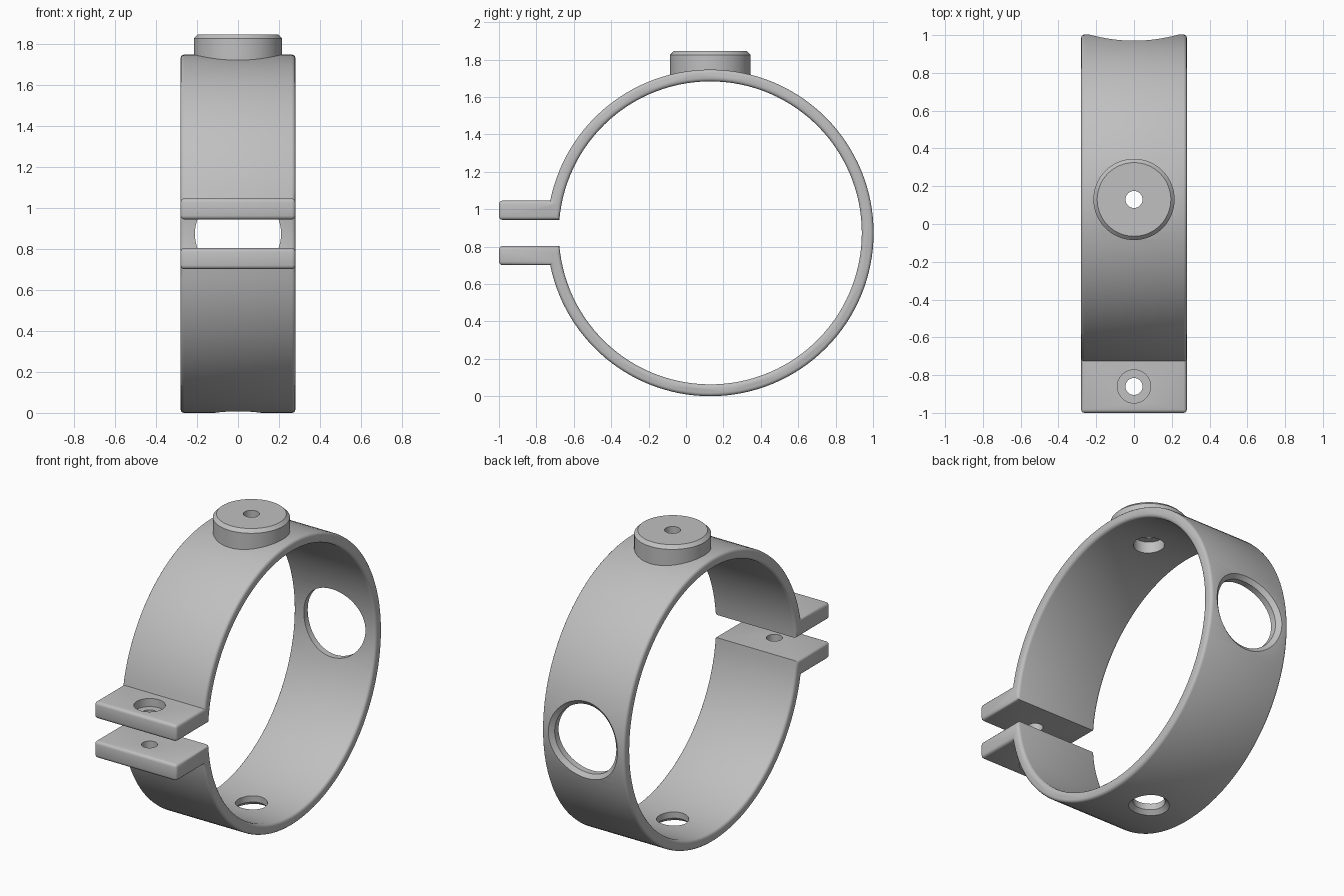
import bpy, bmesh
from math import sin, cos, pi, asin, sqrt, radians
from mathutils import Vector

cube = bpy.data.objects.get("Cube")
if cube:
    bpy.data.objects.remove(cube)

R_OUT, R_IN, HALF_W = 0.873, 0.81, 0.28
CENTRE = Vector((0, 0.13, R_OUT))
GAP, TAB_TOP = 0.07, 0.172        # heights of the tab faces from the ring centre
X, Y, Z = Vector((1, 0, 0)), Vector((0, 1, 0)), Vector((0, 0, 1))

grey = bpy.data.materials.new("light_grey")
grey.use_nodes = True
grey.diffuse_color = (0.527, 0.527, 0.527, 1)
grey.node_tree.nodes["Principled BSDF"].inputs["Base Color"].default_value = grey.diffuse_color


def make(name, bm):
    bmesh.ops.recalc_face_normals(bm, faces=bm.faces)
    mesh = bpy.data.meshes.new(name)
    bm.to_mesh(mesh)
    bm.free()
    mesh.materials.append(grey)
    ob = bpy.data.objects.new(name, mesh)
    bpy.context.collection.objects.link(ob)
    return ob


def turned(name, rings, origin, axis, side, follow=False, n=64):
    """Stack of (radius, height) circles; follow bends them around the ring."""
    bm = bmesh.new()
    loops = []
    for r, h in rings:
        loop = []
        for i in range(n):
            a = 2 * pi * i / n
            u, v = r * cos(a), r * sin(a)
            k = sqrt(h * h - v * v) if follow else h
            loop.append(bm.verts.new(origin + X * u + side * v + axis * k))
        loops.append(loop)
    for lo, hi in zip(loops, loops[1:]):
        for i in range(n):
            j = (i + 1) % n
            bm.faces.new((lo[i], lo[j], hi[j], hi[i]))
    bm.faces.new(loops[0])
    bm.faces.new(loops[-1])
    return make(name, bm)


def combine(target, other, operation):
    mod = target.modifiers.new(operation, 'BOOLEAN')
    mod.operation, mod.solver, mod.object = operation, 'EXACT', other
    bpy.context.view_layer.objects.active = target
    bpy.ops.object.modifier_apply(modifier=mod.name)
    bpy.data.objects.remove(other)


def arc(radius, offset, n):
    """Ring points from the upper tab round the back to the lower tab."""
    start = pi - asin(offset / radius)
    return [(CENTRE.y + radius * cos(start * (1 - 2 * i / n)),
             CENTRE.z + radius * sin(start * (1 - 2 * i / n))) for i in range(n + 1)]


# Split ring with two clamp tabs: side profile extruded across the width
zc = CENTRE.z
profile = [(-1, zc + GAP), (-1, zc + TAB_TOP)] + arc(R_OUT, TAB_TOP, 120)
profile += [(-1, zc - TAB_TOP), (-1, zc - GAP)] + arc(R_IN, GAP, 120)[::-1]
bm = bmesh.new()
face = bm.faces.new([bm.verts.new((-HALF_W, y, z)) for y, z in profile])
ext = bmesh.ops.extrude_face_region(bm, geom=[face], use_keep_orig=True)
bmesh.ops.translate(bm, vec=X * 2 * HALF_W,
                    verts=[v for v in ext["geom"] if isinstance(v, bmesh.types.BMVert)])
bmesh.ops.recalc_face_normals(bm, faces=bm.faces)

# Rounded rims and tab ends
rims = [e for e in bm.edges
        if abs(e.verts[0].co.x - e.verts[1].co.x) < 0.001
        or all(v.co.y < -0.999 for v in e.verts)]
bmesh.ops.bevel(bm, geom=rims, offset=0.018, segments=3, profile=0.5,
                affect='EDGES', clamp_overlap=False)
clamp = make("clamp_ring", bm)

# Chamfered boss on top
boss = turned("boss", [(0.215, 1.70), (0.215, 1.825), (0.195, 1.845)],
              Vector((0, CENTRE.y, 0)), Z, Y)
combine(clamp, boss, 'UNION')

# Boss screw hole with a wider pocket on the inside
combine(clamp, turned("boss_hole", [(0.087, 1.5), (0.087, 1.75), (0.045, 1.75), (0.045, 1.95)],
                      Vector((0, CENTRE.y, 0)), Z, Y), 'DIFFERENCE')

# Chamfered holes through the back and bottom of the ring
for name, r_in, r_out, axis, side in (("back_hole", 0.21, 0.237, Y, Z),
                                      ("bottom_hole", 0.09, 0.115, -Z, Y)):
    rings = [(r_in, 0.6), (r_in, R_OUT - 0.025), (r_out, R_OUT + 0.001), (r_out, R_OUT + 0.1)]
    combine(clamp, turned(name, rings, CENTRE, axis, side, follow=True), 'DIFFERENCE')

# Counterbored bolt holes in both tabs
for name, axis in (("upper_bolt_hole", Z), ("lower_bolt_hole", -Z)):
    rings = [(0.045, 0.02), (0.045, 0.122), (0.088, 0.122), (0.088, 0.25)]
    combine(clamp, turned(name, rings, Vector((0, -0.86, zc)), axis, Y, n=48), 'DIFFERENCE')

# Smooth shading with sharp edges kept
bpy.ops.object.select_all(action='DESELECT')
clamp.select_set(True)
bpy.context.view_layer.objects.active = clamp
bpy.ops.object.shade_smooth_by_angle(angle=radians(32))
